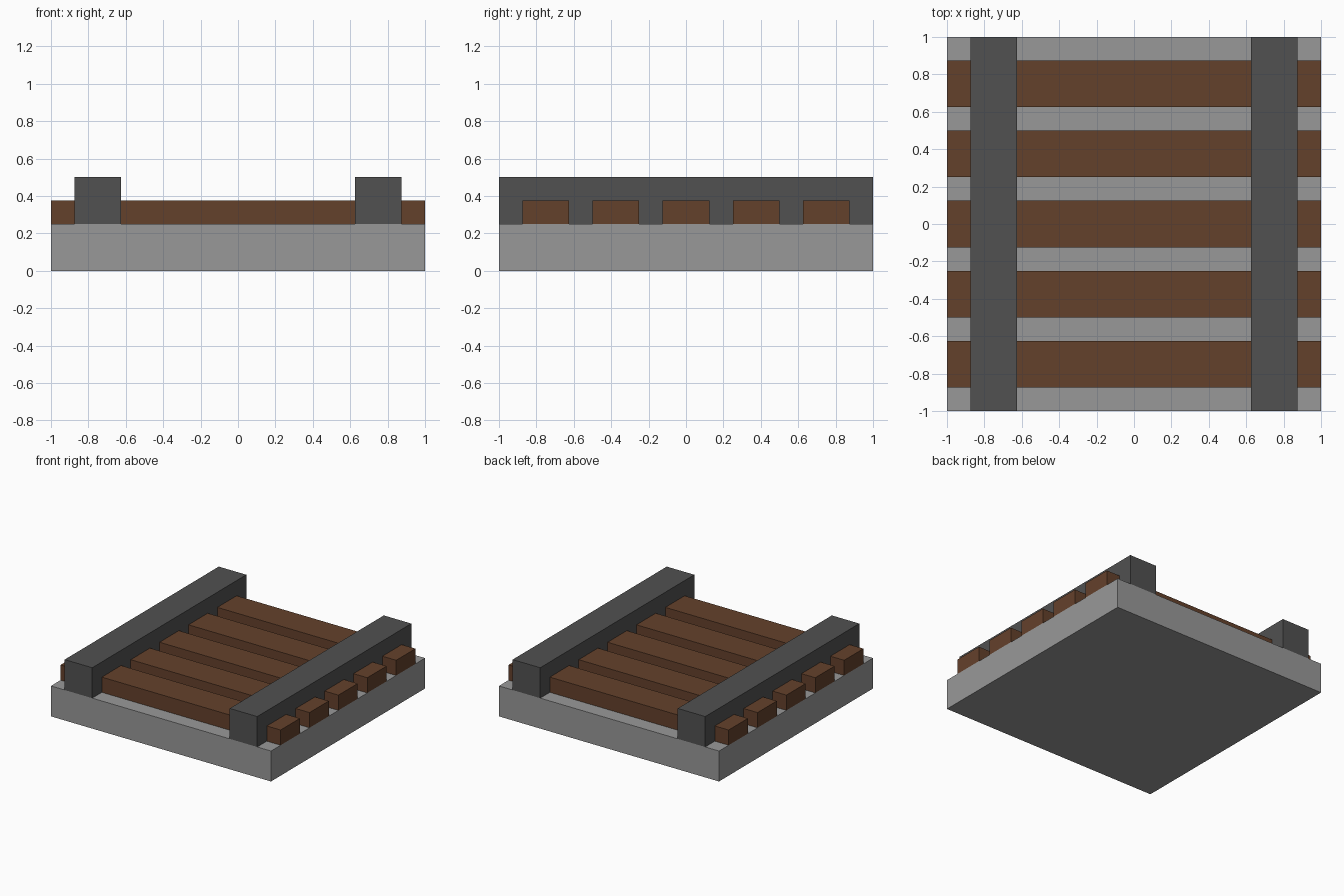
import bpy
import bmesh
from mathutils import Vector

default = bpy.data.objects.get("Cube")
if default:
    bpy.data.objects.remove(default, do_unlink=True)


def linear(v):
    v /= 255
    return v / 12.92 if v <= 0.04045 else ((v + 0.055) / 1.055) ** 2.4


def material(name, rgb):
    colour = (*[linear(c) for c in rgb], 1)
    mat = bpy.data.materials.new(name)
    mat.diffuse_color = colour
    mat.use_nodes = True
    bsdf = mat.node_tree.nodes["Principled BSDF"]
    bsdf.inputs["Base Color"].default_value = colour
    bsdf.inputs["Roughness"].default_value = 0.8
    return mat


def box(name, low, high, mat):
    """Flat-shaded box between two opposite corners."""
    low, high = Vector(low), Vector(high)
    bm = bmesh.new()
    bmesh.ops.create_cube(bm, size=1)
    bmesh.ops.scale(bm, vec=high - low, verts=bm.verts)
    mesh = bpy.data.meshes.new(name)
    bm.to_mesh(mesh)
    bm.free()
    mesh.materials.append(mat)
    obj = bpy.data.objects.new(name, mesh)
    obj.location = (low + high) / 2
    bpy.context.collection.objects.link(obj)
    return obj


stone = material("light grey stone", (153, 153, 153))
wood = material("brown wood", (100, 65, 43))
steel = material("dark grey steel", (81, 81, 81))

# Square ballast slab
box("ballast_slab", (-1, -1, 0), (1, 1, 0.25), stone)

# Five evenly spaced sleepers running the full width
for i in range(5):
    y = (i - 2) * 0.375
    box(f"sleeper_{i + 1}", (-1, y - 0.125, 0.25), (1, y + 0.125, 0.375), wood)

# Two rails crossing over the sleepers
for side, x in (("left", 0.75), ("right", -0.75)):
    box(f"{side}_rail", (x - 0.125, -1, 0.25), (x + 0.125, 1, 0.5), steel)
